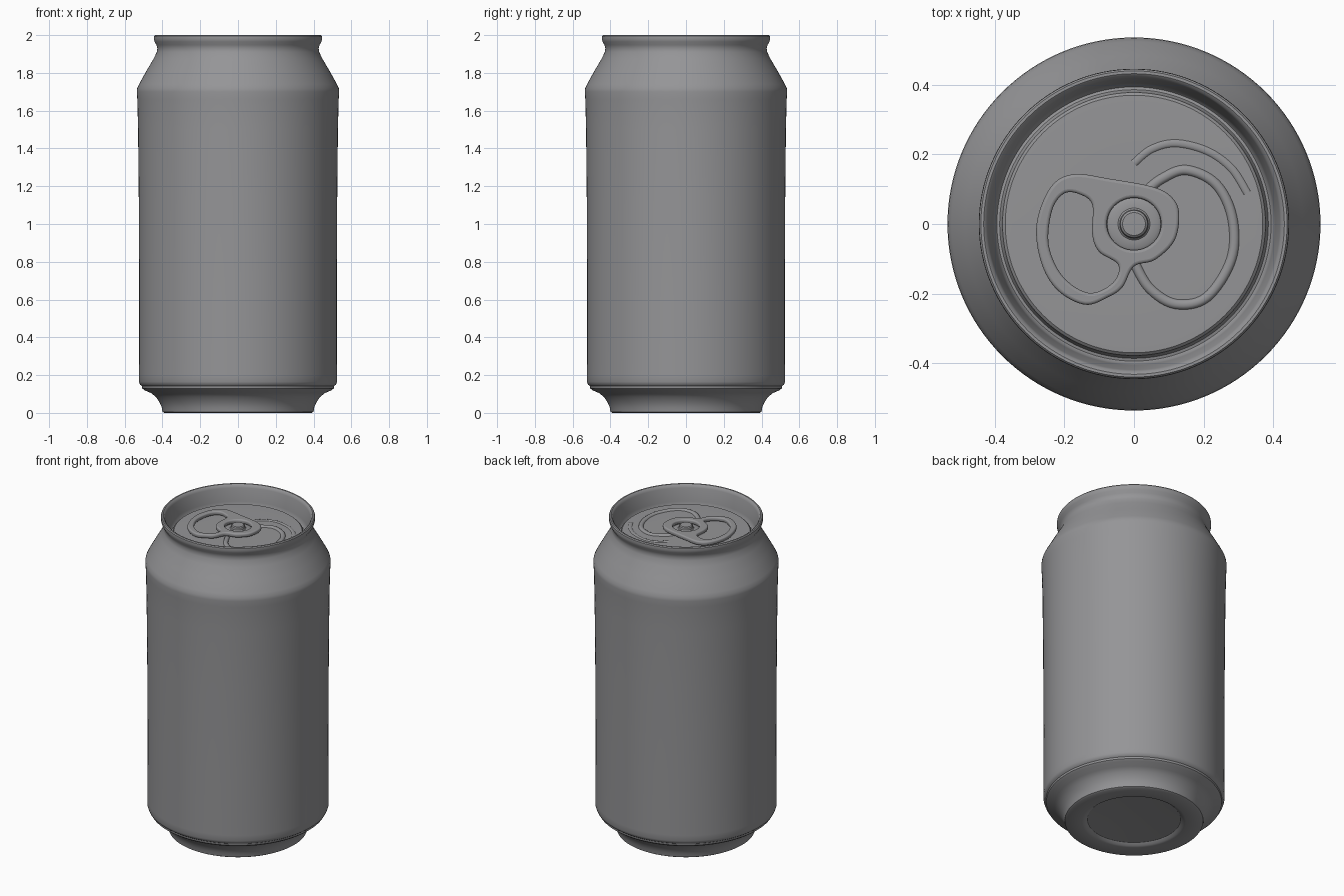
import bpy, bmesh, math
from mathutils import Vector

if "Cube" in bpy.data.objects:
    bpy.data.objects.remove(bpy.data.objects["Cube"])

metal = bpy.data.materials.new("grey metal")
metal.diffuse_color = (0.3, 0.3, 0.31, 1)
metal.use_nodes = True
metal.node_tree.nodes["Principled BSDF"].inputs["Base Color"].default_value = metal.diffuse_color
PANEL_Z = 1.90


def finish(obj, angle=35):
    obj.data.materials.append(metal)
    bpy.ops.object.select_all(action='DESELECT')
    obj.select_set(True)
    bpy.context.view_layer.objects.active = obj
    bpy.ops.object.shade_smooth_by_angle(angle=math.radians(angle))


def lathe(name, profile, segs=128):
    """Spin an (r, z) profile about z; the profile runs so normals face out."""
    bm = bmesh.new()
    rings = [[bm.verts.new((r * math.cos(t), r * math.sin(t), z))
              for t in (2 * math.pi * i / segs for i in range(segs))]
             for r, z in profile]
    for a, b in zip(rings, rings[1:]):
        for i in range(segs):
            j = (i + 1) % segs
            bm.faces.new((a[i], a[j], b[j], b[i]))
    bmesh.ops.remove_doubles(bm, verts=bm.verts, dist=1e-5)
    mesh = bpy.data.meshes.new(name)
    bm.to_mesh(mesh)
    bm.free()
    obj = bpy.data.objects.new(name, mesh)
    bpy.context.collection.objects.link(obj)
    finish(obj)


def smooth_path(pts, closed=True, steps=8):
    """Catmull-Rom curve through 2D points."""
    p = [Vector(q) for q in pts]
    n = len(p)
    pick = (lambda i: p[i % n]) if closed else (lambda i: p[max(0, min(n - 1, i))])
    out = []
    for i in range(n if closed else n - 1):
        a, b, c, d = (pick(i + k) for k in (-1, 0, 1, 2))
        for s in range(steps):
            t = s / steps
            out.append(0.5 * (2 * b + (c - a) * t + (2 * a - 5 * b + 4 * c - d) * t * t
                              + (3 * b - a - 3 * c + d) * t ** 3))
    if not closed:
        out.append(p[-1])
    return out


def curve_part(name, paths, z, closed=True, filled=False, bevel=0.01, extrude=0.0, flat=1.0):
    """Filled plate with holes, or a round bead, turned into a mesh."""
    cu = bpy.data.curves.new(name + "_curve", 'CURVE')
    cu.dimensions = '2D' if filled else '3D'
    cu.fill_mode = 'BOTH' if filled else 'FULL'
    cu.bevel_depth, cu.bevel_resolution, cu.extrude = bevel, 3, extrude
    if filled:
        cu.offset = -bevel
    else:
        cu.use_fill_caps = True
    for path in paths:
        sp = cu.splines.new('POLY')
        sp.points.add(len(path) - 1)
        for pt, q in zip(sp.points, path):
            pt.co = (q.x, q.y, 0, 1)
        sp.use_cyclic_u = closed
    tmp = bpy.data.objects.new(name + "_tmp", cu)
    bpy.context.collection.objects.link(tmp)
    deps = bpy.context.evaluated_depsgraph_get()
    mesh = bpy.data.meshes.new_from_object(tmp.evaluated_get(deps))
    bpy.data.objects.remove(tmp)
    mesh.name = name
    for v in mesh.vertices:
        v.co.z = v.co.z * flat + z
    mesh.materials.clear()
    obj = bpy.data.objects.new(name, mesh)
    bpy.context.collection.objects.link(obj)
    finish(obj, 45)


# Can body: recessed base, foot, wall, shoulder, neck and rim
lathe("can_body", [
    (0, 0.025), (0.15, 0.022), (0.27, 0.016), (0.285, 0.004), (0.30, 0), (0.39, 0),
    (0.40, 0.006), (0.404, 0.03), (0.415, 0.055), (0.435, 0.085), (0.46, 0.105),
    (0.495, 0.12), (0.507, 0.13), (0.509, 0.142), (0.519, 0.15), (0.524, 0.165),
    (0.524, 0.20), (0.523, 0.6), (0.525, 1.1), (0.529, 1.5), (0.533, 1.66),
    (0.536, 1.70), (0.534, 1.718), (0.524, 1.74), (0.485, 1.81), (0.447, 1.875),
    (0.430, 1.91), (0.427, 1.93), (0.432, 1.948), (0.442, 1.965), (0.446, 1.98),
    (0.445, 1.994), (0.440, 2.0)])

# Lid: rim, wall, groove and flat panel
lathe("lid", [
    (0.440, 2.0), (0.432, 2.0), (0.424, 1.994), (0.419, 1.98), (0.405, 1.90),
    (0.401, 1.872), (0.394, 1.864), (0.386, 1.866), (0.381, 1.876), (0.378, 1.892),
    (0.370, 1.899), (0.35, PANEL_Z), (0.18, PANEL_Z), (0, PANEL_Z)])

# Rivet holding the tab
lathe("rivet", [
    (0.080, 1.899), (0.077, 1.914), (0.068, 1.919), (0.046, 1.919), (0.041, 1.924),
    (0.039, 1.936), (0.033, 1.941), (0, 1.942)], 48)

# Pull tab: plate with a finger hole and a rivet hole
outline = smooth_path([
    (0.13, 0.02), (0.115, 0.07), (0.06, 0.105), (-0.07, 0.13), (-0.175, 0.143),
    (-0.24, 0.105), (-0.28, 0.0), (-0.267, -0.11), (-0.22, -0.19), (-0.14, -0.232),
    (-0.07, -0.208), (-0.032, -0.18), (0.0, -0.122), (0.06, -0.103), (0.115, -0.05)])
finger_hole = smooth_path([
    (-0.155, 0.085), (-0.12, 0.055), (-0.12, -0.03), (-0.10, -0.08), (-0.045, -0.118),
    (-0.062, -0.17), (-0.13, -0.198), (-0.205, -0.15), (-0.245, -0.06),
    (-0.235, 0.04), (-0.20, 0.088)])
rivet_hole = [Vector((0.078 * math.cos(t), 0.075 * math.sin(t)))
              for t in (2 * math.pi * i / 48 for i in range(48))]
curve_part("pull_tab", [outline, finger_hole, rivet_hole], 1.924,
           filled=True, bevel=0.009, extrude=0.004)

# Mouth opening outline, pressed into the lid as a bead
mouth = smooth_path([
    (0.03, 0.09), (0.08, 0.13), (0.15, 0.155), (0.235, 0.115), (0.282, 0.02),
    (0.28, -0.10), (0.21, -0.21), (0.12, -0.23), (0.045, -0.185), (0.0, -0.11)], closed=False)
curve_part("mouth_bead", [mouth], PANEL_Z, closed=False, bevel=0.014, flat=0.7)

# Score arc outside the mouth opening
score = smooth_path([(0.0, 0.175), (0.05, 0.215), (0.12, 0.232), (0.21, 0.21), (0.28, 0.16),
                     (0.325, 0.09)], closed=False)
curve_part("score_arc", [score], PANEL_Z - 0.002, closed=False, bevel=0.012, flat=0.5)
